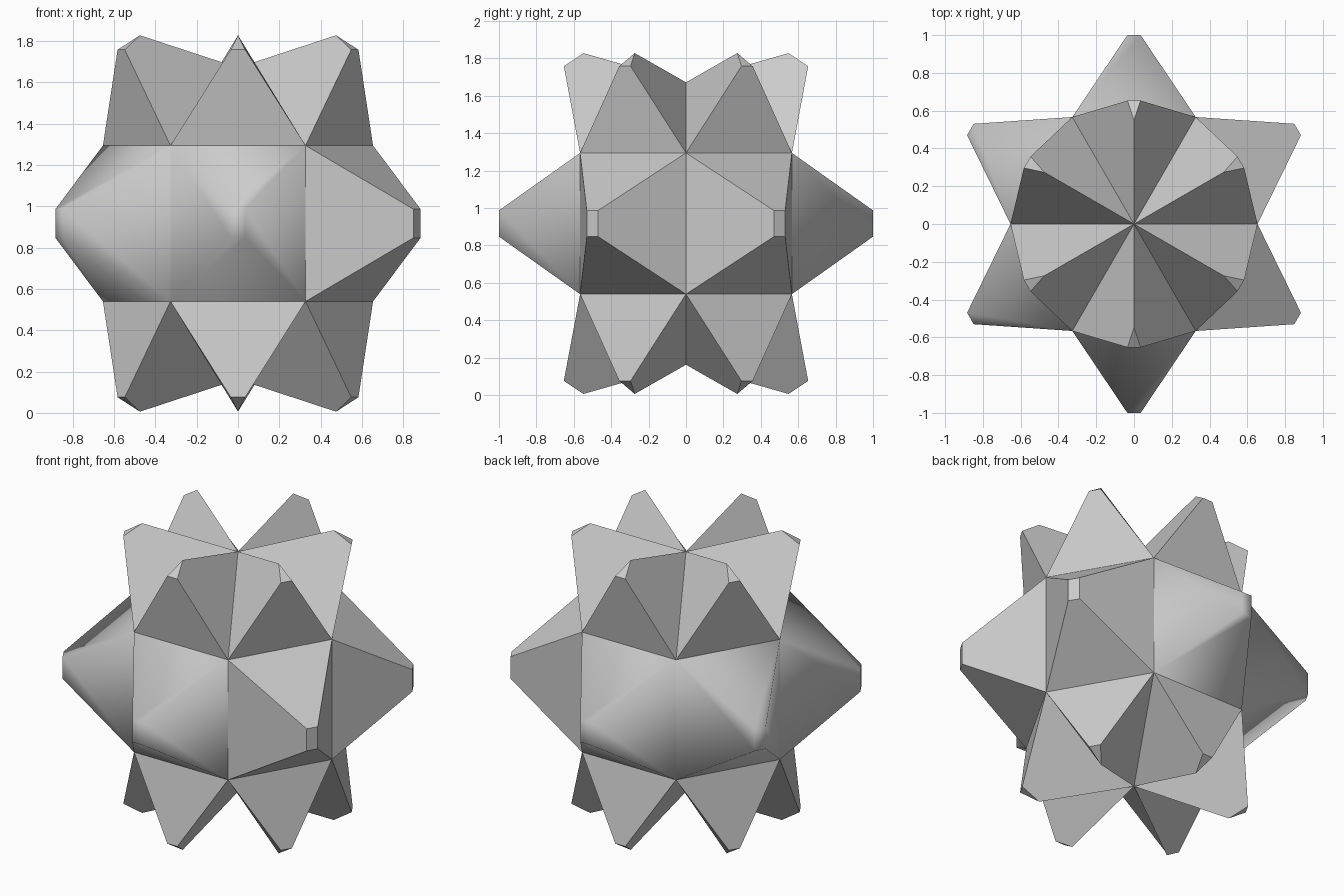
import bpy, bmesh, math
from mathutils import Vector

if "Cube" in bpy.data.objects:
    bpy.data.objects.remove(bpy.data.objects["Cube"])

R = 0.755        # core radius
CZ = 0.917       # centre height
LENGTH = 0.434   # spike length
TIP_W, TIP_H = 0.107, 0.185   # tip size relative to the spike's base

bm = bmesh.new()

# faceted core: six segments, three rings
def ring(z):
    r = R * math.sin(math.radians(60))
    return [bm.verts.new((r * math.cos(i * math.pi / 3), r * math.sin(i * math.pi / 3), z))
            for i in range(6)]

low, high = ring(-R / 2), ring(R / 2)
south, north = bm.verts.new((0, 0, -R)), bm.verts.new((0, 0, R))
for i in range(6):
    j = (i + 1) % 6
    bm.faces.new((low[i], low[j], high[j], high[i]))
    bm.faces.new((high[i], high[j], north))
    bm.faces.new((low[j], low[i], south))
bm.normal_update()
core_edges = list(bm.edges)
core_faces = list(bm.faces)

# blunt spike pulled out of every core face
for f in core_faces:
    n = f.normal.copy()
    pts = [v.co.copy() for v in f.verts]
    c = sum(pts, Vector()) / len(pts)
    across = Vector((-n.y, n.x, 0)).normalized()
    along = n.cross(across)
    base = list(f.verts)
    tip = []
    for p in pts:
        d = p - c
        tip.append(bm.verts.new(c + n * LENGTH + across * d.dot(across) * TIP_W
                                + along * d.dot(along) * TIP_H))
    new = [bm.faces.new(tip)]
    k = len(base)
    for i in range(k):
        j = (i + 1) % k
        new.append(bm.faces.new((base[i], base[j], tip[j], tip[i])))
    # the waist spikes, apart from the two on the right, are softly shaded
    if k == 4 and c.x < 0.2:
        for g in new:
            g.smooth = True

bmesh.ops.delete(bm, geom=core_faces, context='FACES_ONLY')
for e in core_edges:
    e.smooth = False
bmesh.ops.translate(bm, verts=bm.verts, vec=(0, 0, CZ))
bm.normal_update()

mesh = bpy.data.meshes.new("spiked_ball")
bm.to_mesh(mesh)
bm.free()
obj = bpy.data.objects.new("spiked_ball", mesh)
bpy.context.collection.objects.link(obj)
